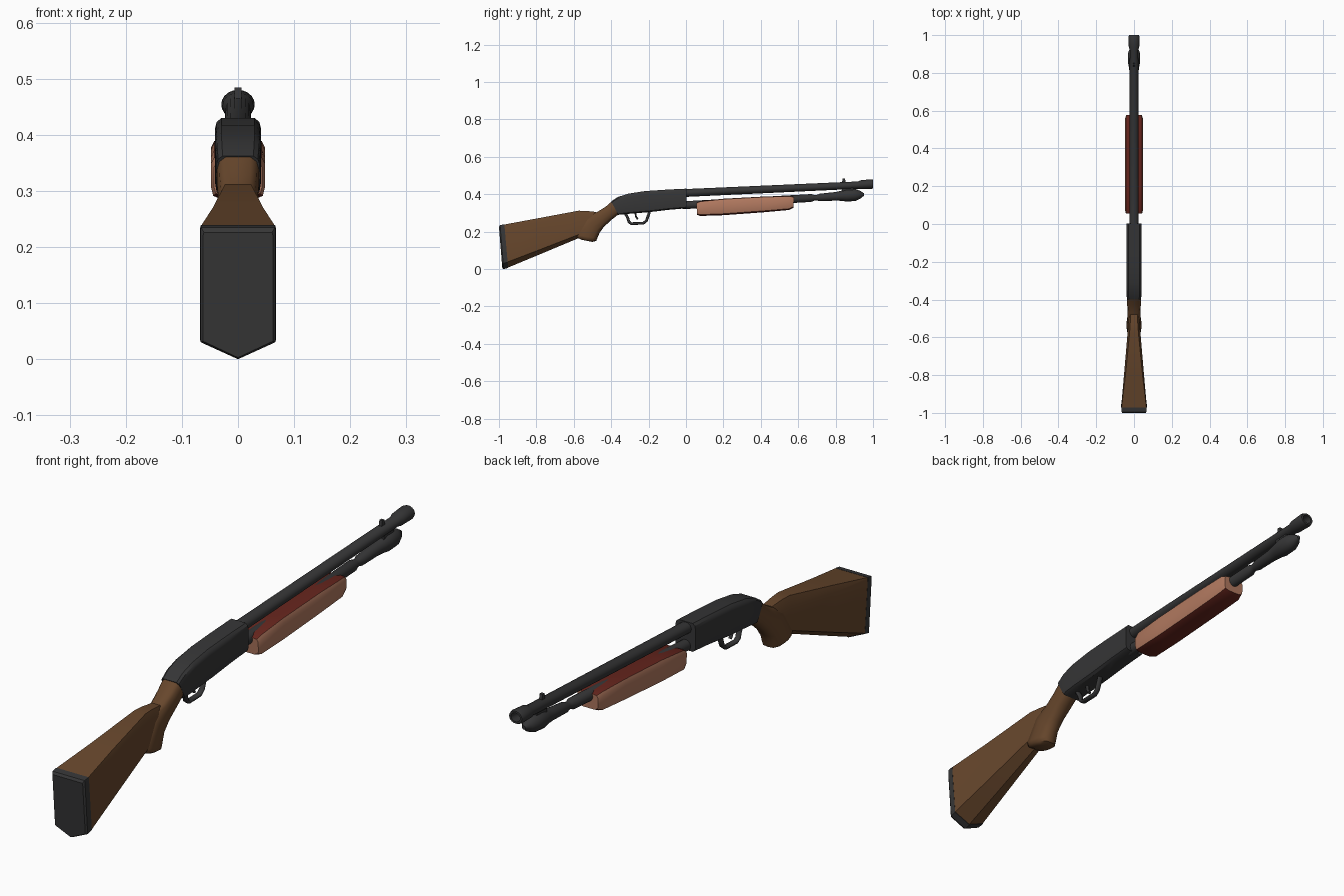
import bpy, bmesh, math
from mathutils import Vector


def mat(name, rgb):
    m = bpy.data.materials.new(name)
    m.diffuse_color = (*rgb, 1)
    return m


METAL = mat("dark metal", (0.036, 0.036, 0.037))
WOOD = mat("brown wood", (0.135, 0.062, 0.025))
PEACH = mat("light wood", (0.44, 0.19, 0.115))
RED = mat("dark red wood", (0.13, 0.018, 0.012))


def mirror(half):
    """Close a right-hand half outline (bottom to top) across x = 0."""
    return half + [(-u, v) for u, v in reversed(half) if u > 1e-6]


CIRCLE = [(math.sin(2 * math.pi * i / 20), 0.5 - 0.5 * math.cos(2 * math.pi * i / 20))
          for i in range(20)]


def loft(name, stations, section, mats, bevel=0, angle=35):
    """Skin sections; a station is (top y, top z, bottom y, bottom z, half width[, extra])."""
    bm = bmesh.new()
    rings = []
    for s in stations:
        top, bot = Vector((0, s[0], s[1])), Vector((0, s[2], s[3]))
        pts = section(s[5]) if callable(section) else section
        rings.append([bm.verts.new(bot.lerp(top, v) + Vector((u * s[4], 0, 0)))
                      for u, v in pts])
    n = len(rings[0])
    for a, b in zip(rings, rings[1:]):
        for i in range(n):
            bm.faces.new((a[i], a[(i + 1) % n], b[(i + 1) % n], b[i]))
    bm.faces.new(rings[0])
    bm.faces.new(rings[-1])
    bmesh.ops.recalc_face_normals(bm, faces=bm.faces)
    if bevel:
        sharp = [e for e in bm.edges if e.calc_face_angle(0) > 0.6]
        bmesh.ops.bevel(bm, geom=sharp, offset=bevel, segments=2, profile=0.5,
                        affect='EDGES', clamp_overlap=True)
    me = bpy.data.meshes.new(name)
    bm.to_mesh(me)
    bm.free()
    for m in mats:
        me.materials.append(m)
    ob = bpy.data.objects.new(name, me)
    bpy.context.collection.objects.link(ob)
    bpy.ops.object.select_all(action='DESELECT')
    ob.select_set(True)
    bpy.context.view_layer.objects.active = ob
    bpy.ops.object.shade_smooth_by_angle(angle=math.radians(angle))
    return ob


def tube(name, profile, wide=1.0):
    """Round part along y from (y, centre z, radius) rows."""
    return loft(name, [(y, z + r, y, z - r, r * wide) for y, z, r in profile],
                CIRCLE, [METAL])


# Stock: flat top, V-shaped underside, narrowing to a rounded wrist
def stock_section(top):
    return mirror([(0, 0), (1, 0.13), (1, 0.72 + 0.26 * top), (0.65 + 0.33 * top, 1)])


loft("stock", [(-0.972, 0.238, -0.952, 0.008, 0.067, 1),
               (-0.80, 0.270, -0.80, 0.071, 0.053, 0.6),
               (-0.575, 0.312, -0.575, 0.165, 0.034, 0.1),
               (-0.53, 0.311, -0.53, 0.185, 0.031, 0),
               (-0.48, 0.305, -0.48, 0.215, 0.027, 0)], stock_section, [WOOD])

# Butt pad
loft("butt_pad", [(-1.0, 0.226, -0.982, 0.003, 0.062, 1),
                  (-0.994, 0.235, -0.975, 0.0, 0.067, 1),
                  (-0.971, 0.239, -0.951, 0.006, 0.0675, 1)], stock_section, [METAL])

# Pistol grip running from the receiver down below the stock
ROUNDED = mirror([(0, 0), (0.55, 0.03), (0.9, 0.2), (1, 0.45), (1, 0.65),
                  (0.88, 0.88), (0.6, 1)])
loft("grip", [(-0.392, 0.366, -0.362, 0.292, 0.038),
              (-0.43, 0.333, -0.395, 0.266, 0.037),
              (-0.47, 0.308, -0.44, 0.225, 0.034),
              (-0.535, 0.275, -0.463, 0.192, 0.035),
              (-0.588, 0.183, -0.474, 0.165, 0.040),
              (-0.582, 0.168, -0.480, 0.151, 0.038),
              (-0.56, 0.157, -0.50, 0.145, 0.026)], ROUNDED, [WOOD], angle=50)

# Receiver with chamfered top
BODY = mirror([(0.72, 0), (0.95, 0.06), (1, 0.18), (1, 0.82), (0.93, 0.93), (0.72, 1)])
loft("receiver", [(-0.400, 0.362, -0.362, 0.290, 0.038),
                  (-0.365, 0.385, -0.345, 0.292, 0.040),
                  (-0.31, 0.403, -0.30, 0.296, 0.041),
                  (-0.22, 0.417, -0.20, 0.304, 0.041),
                  (-0.10, 0.425, -0.09, 0.317, 0.041),
                  (0.003, 0.430, 0.003, 0.325, 0.041)], BODY, [METAL])

# Barrel with flared muzzle and hollow bore
tube("barrel", [(-0.02, 0.406, 0.021), (0.92, 0.449, 0.0195), (0.935, 0.451, 0.024),
                (0.99, 0.454, 0.026), (1.0, 0.4545, 0.023), (1.0, 0.4545, 0.016),
                (0.96, 0.453, 0.015)], 1.15)

# Magazine tube, narrow neck and bulbous end cap
tube("magazine_tube", [(-0.02, 0.341, 0.021), (0.67, 0.380, 0.021), (0.685, 0.381, 0.015),
                       (0.70, 0.382, 0.015), (0.715, 0.383, 0.020), (0.80, 0.389, 0.023),
                       (0.83, 0.392, 0.027), (0.86, 0.394, 0.033), (0.905, 0.396, 0.032),
                       (0.93, 0.397, 0.022), (0.942, 0.398, 0.013), (0.952, 0.398, 0.007)])

# Barrel clamp and front sight
BOX = mirror([(1, 0), (1, 1)])
loft("barrel_clamp", [(0.835, 0.445, 0.835, 0.40, 0.014),
                      (0.895, 0.448, 0.895, 0.40, 0.014)], BOX, [METAL])
loft("front_sight", [(0.838, 0.484, 0.832, 0.455, 0.006),
                     (0.850, 0.484, 0.855, 0.455, 0.006)], BOX, [METAL])

# Sliding fore-end: pale sides, dark red top and underside
HULL = mirror([(0.55, 0), (0.92, 0.09), (1, 0.28), (1, 0.82), (0.88, 0.97), (0.6, 1)])
pump = loft("fore_end", [(0.055, 0.353, 0.060, 0.290, 0.043),
                         (0.075, 0.363, 0.075, 0.284, 0.048),
                         (0.20, 0.376, 0.20, 0.288, 0.048),
                         (0.42, 0.388, 0.42, 0.304, 0.048),
                         (0.555, 0.391, 0.55, 0.316, 0.048),
                         (0.577, 0.385, 0.575, 0.328, 0.042)], HULL, [PEACH, RED])
for p in pump.data.polygons:
    p.material_index = 1 if abs(p.normal.z) > 0.6 else 0


# Trigger guard and trigger as swept wires
def wire(name, pts, radius):
    cu = bpy.data.curves.new(name, 'CURVE')
    cu.dimensions = '3D'
    cu.bevel_depth = radius
    cu.bevel_resolution = 2
    cu.use_fill_caps = True
    sp = cu.splines.new('POLY')
    sp.points.add(len(pts) - 1)
    for q, (y, z) in zip(sp.points, pts):
        q.co = (0, y, z, 1)
    cu.materials.append(METAL)
    ob = bpy.data.objects.new(name, cu)
    ob.scale.x = 1.5
    bpy.context.collection.objects.link(ob)


wire("trigger_guard", [(-0.325, 0.298), (-0.312, 0.275), (-0.305, 0.252), (-0.292, 0.243),
                       (-0.228, 0.245), (-0.212, 0.258), (-0.203, 0.282), (-0.195, 0.305)],
     0.0075)
wire("trigger", [(-0.27, 0.30), (-0.268, 0.282), (-0.258, 0.266)], 0.005)
